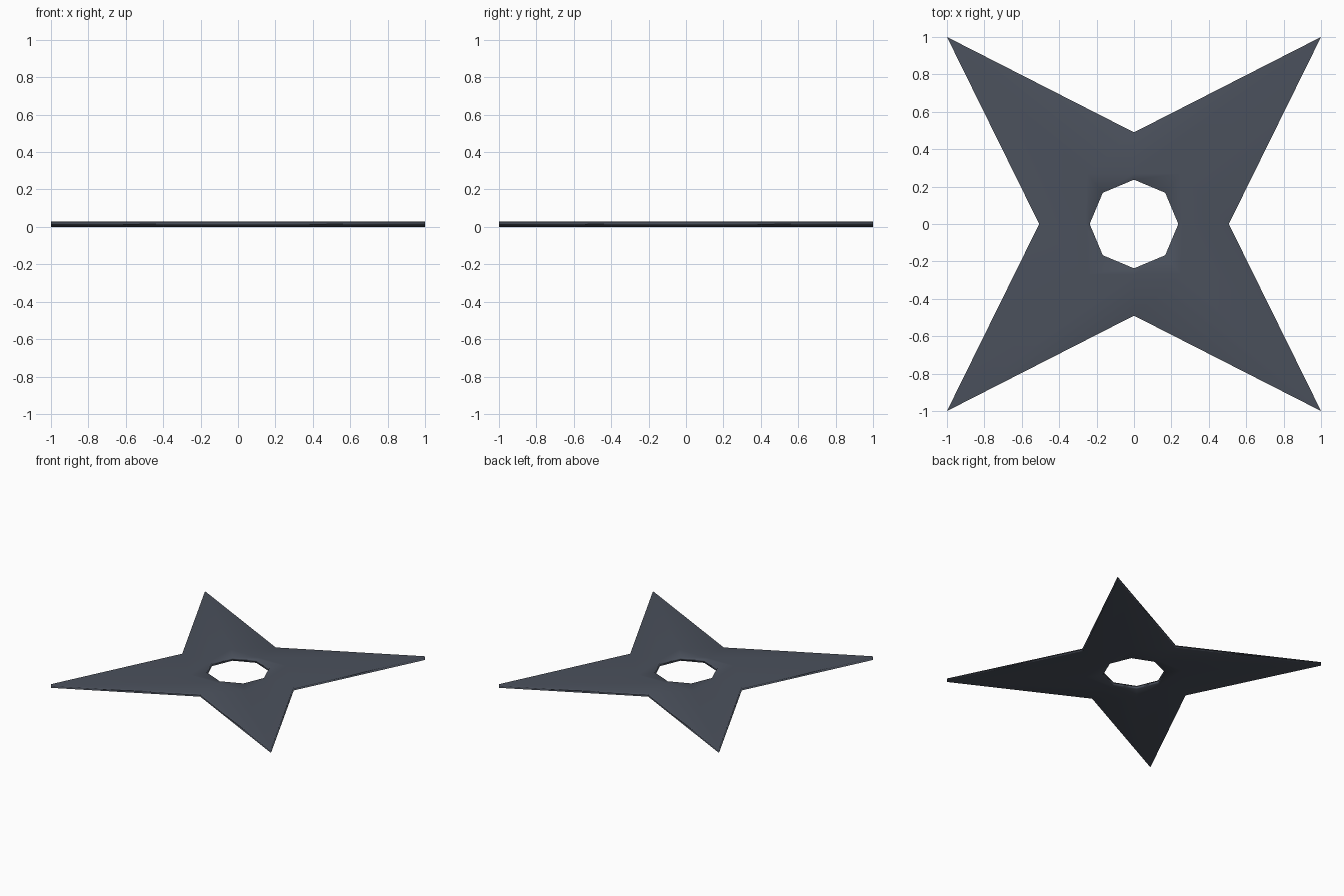
import bpy, bmesh, math

if "Cube" in bpy.data.objects:
    bpy.data.objects.remove(bpy.data.objects["Cube"])

THICK = 0.03

# outlines, counter-clockwise from +x: star, inner square loop, octagonal hole
def around(mid_x, mid_y, corner_x, corner_y):
    pts = []
    for i in range(8):
        c, s = math.cos(i * math.pi / 4), math.sin(i * math.pi / 4)
        sx, sy = round(c * 1.4), round(s * 1.4)
        if i % 2:
            pts.append((sx * corner_x, sy * corner_y))
        else:
            pts.append((sx * mid_x, sy * mid_y))
    return pts

loops = [around(0.507, 0.49, 1.0, 1.0),
         around(0.26, 0.27, 0.25, 0.27),
         around(0.237, 0.237, 0.167, 0.167)]

# throwing star body: top and bottom rings of quads joined by thin walls
bm = bmesh.new()
top = [[bm.verts.new((x, y, THICK)) for x, y in lp] for lp in loops]
bot = [[bm.verts.new((x, y, 0)) for x, y in lp] for lp in loops]
section = top + bot[::-1]
for a, b in zip(section, section[1:] + section[:1]):
    for i in range(8):
        j = (i + 1) % 8
        bm.faces.new((a[i], a[j], b[j], b[i]))
bmesh.ops.recalc_face_normals(bm, faces=bm.faces)
for f in bm.faces:
    f.smooth = True

mesh = bpy.data.meshes.new("throwing_star")
bm.to_mesh(mesh)
bm.free()
star = bpy.data.objects.new("throwing_star", mesh)
bpy.context.collection.objects.link(star)

# dark blue-grey steel
steel = bpy.data.materials.new("dark steel")
steel.diffuse_color = (0.07, 0.082, 0.108, 1)
steel.use_nodes = True
steel.node_tree.nodes["Principled BSDF"].inputs["Base Color"].default_value = steel.diffuse_color
mesh.materials.append(steel)

# soft shading that favours the broad flat faces
star.modifiers.new("weighted_normals", 'WEIGHTED_NORMAL')
